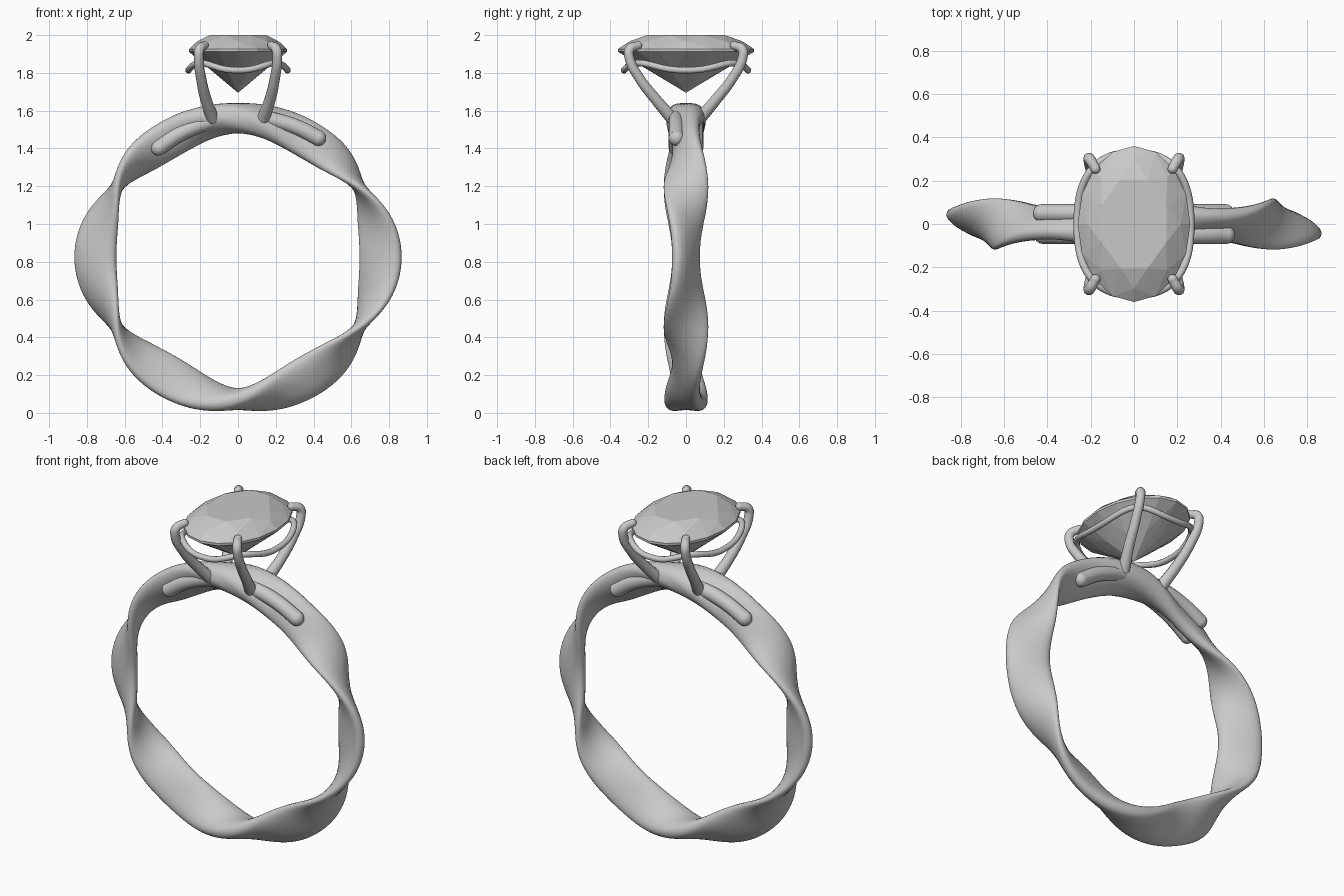
import bpy, bmesh
from math import sin, cos, pi, radians, degrees, floor, copysign
from mathutils import Vector

if "Cube" in bpy.data.objects:
    bpy.data.objects.remove(bpy.data.objects["Cube"])

CENTRE_Z = 0.825


def material(name, rgb):
    mat = bpy.data.materials.new(name)
    mat.use_nodes = True
    mat.diffuse_color = (*rgb, 1)
    mat.node_tree.nodes["Principled BSDF"].inputs["Base Color"].default_value = (*rgb, 1)
    return mat


metal = material("pale metal", (0.60, 0.59, 0.575))
stone = material("grey stone", (0.58, 0.58, 0.575))


def finish(bm, name, mat, smooth):
    bmesh.ops.recalc_face_normals(bm, faces=bm.faces)
    mesh = bpy.data.meshes.new(name)
    for f in bm.faces:
        f.smooth = smooth
    bm.to_mesh(mesh)
    bm.free()
    mesh.materials.append(mat)
    obj = bpy.data.objects.new(name, mesh)
    bpy.context.collection.objects.link(obj)
    return obj


def power(v, e):
    return copysign(abs(v) ** e, v)


def on_ring(theta, r, y):
    return Vector((r * cos(theta), y, CENTRE_Z + r * sin(theta)))


def wire(name, points, depth, radii=None, cyclic=False):
    """Round wire through points, with ball ends when it is open."""
    curve = bpy.data.curves.new(name, "CURVE")
    curve.dimensions = "3D"
    curve.bevel_depth = depth
    curve.bevel_resolution = 4
    curve.resolution_u = 6
    curve.use_fill_caps = True
    spline = curve.splines.new("BEZIER")
    spline.bezier_points.add(len(points) - 1)
    radii = radii or [1] * len(points)
    for bp, p, r in zip(spline.bezier_points, points, radii):
        bp.co, bp.radius = p, r
        bp.handle_left_type = bp.handle_right_type = "AUTO"
    spline.use_cyclic_u = cyclic
    curve.materials.append(metal)
    obj = bpy.data.objects.new(name, curve)
    bpy.context.collection.objects.link(obj)
    if not cyclic:
        bm = bmesh.new()
        for p, r in ((points[0], radii[0]), (points[-1], radii[-1])):
            new = bmesh.ops.create_uvsphere(bm, u_segments=16, v_segments=10, radius=depth * r)
            bmesh.ops.translate(bm, verts=new["verts"], vec=p)
        finish(bm, name + "_ends", metal, True)


# Wavy band: an oval section that rocks to and fro around the ring.
# Each key, every 30 degrees from bottom to top: radius, half width, half thickness
KEYS = [(0.752, 0.115, 0.058), (0.732, 0.122, 0.045), (0.742, 0.118, 0.034),
        (0.755, 0.122, 0.045), (0.740, 0.118, 0.034), (0.722, 0.110, 0.050),
        (0.735, 0.105, 0.080)]


def section_at(theta):
    deg = degrees(theta) % 360
    up = 180 - deg if 90 < deg <= 270 else (deg - 360 if deg > 270 else deg)
    t = (up + 90) / 30
    i = min(int(floor(t)), 5)
    f = (1 - cos(pi * (t - i))) / 2
    return [a + (b - a) * f for a, b in zip(KEYS[i], KEYS[i + 1])]


bm = bmesh.new()
STEPS, SIDES = 180, 32
rings = []
for i in range(STEPS):
    theta = 2 * pi * i / STEPS
    radius, a, b = section_at(theta)
    tilt = radians(-90 + 62 * cos(3 * theta))
    ring = []
    for j in range(SIDES):
        s = 2 * pi * j / SIDES
        u, v = a * power(cos(s), 0.85), b * power(sin(s), 0.85)
        ring.append(bm.verts.new(on_ring(theta, radius + u * cos(tilt) - v * sin(tilt),
                                         u * sin(tilt) + v * cos(tilt))))
    rings.append(ring)
for i in range(STEPS):
    r0, r1 = rings[i], rings[(i + 1) % STEPS]
    for j in range(SIDES):
        k = (j + 1) % SIDES
        bm.faces.new((r0[j], r0[k], r1[k], r1[j]))
finish(bm, "twisted_band", metal, True)

# Support bars lying along both sides of the top of the band
for label, s in (("front", 1), ("back", -1)):
    path = []
    for i in range(9):
        f = i / 8
        p = on_ring(radians(126 - 70 * f), 0.715 + 0.045 * f, -0.05)
        path.append(Vector((p.x * s, p.y * s, p.z)))
    wire(label + "_support_bar", path, 0.042)

# Four claws, hooked over the stone
for xs in (1, -1):
    for ys in (1, -1):
        profile = [(0.135, 0.075, 1.56), (0.17, 0.16, 1.66), (0.195, 0.245, 1.77),
                   (0.208, 0.300, 1.88), (0.203, 0.298, 1.925), (0.178, 0.255, 1.945)]
        name = ("back" if ys > 0 else "front") + ("_left" if xs > 0 else "_right") + "_claw"
        wire(name, [Vector((x * xs, y * ys, z)) for x, y, z in profile], 0.027,
             [1.25, 1.1, 1, 0.95, 0.95, 0.85])

# Wavy gallery wire joining the claws
loop = []
for i in range(32):
    t = 2 * pi * i / 32
    loop.append(Vector((0.262 * power(cos(t), 0.8), 0.328 * power(sin(t), 0.8),
                        1.833 - 0.019 * cos(4 * t))))
wire("gallery_wire", loop, 0.017, cyclic=True)

# Faceted oval stone: table, crown, girdle, pavilion and point
bm = bmesh.new()
for count, turn, scale, z in ((8, 0.5, 0.62, 2.0), (8, 0, 0.83, 1.967), (16, 0, 1, 1.926),
                              (16, 0, 1, 1.912), (8, 0.5, 0.50, 1.797)):
    for i in range(count):
        t = 2 * pi * (i + turn) / count
        bm.verts.new((0.26 * scale * cos(t), 0.36 * scale * sin(t), z))
bm.verts.new((0, 0, 1.695))
bmesh.ops.convex_hull(bm, input=bm.verts)
bmesh.ops.dissolve_limit(bm, angle_limit=radians(1), verts=bm.verts, edges=bm.edges)
finish(bm, "oval_stone", stone, False)
